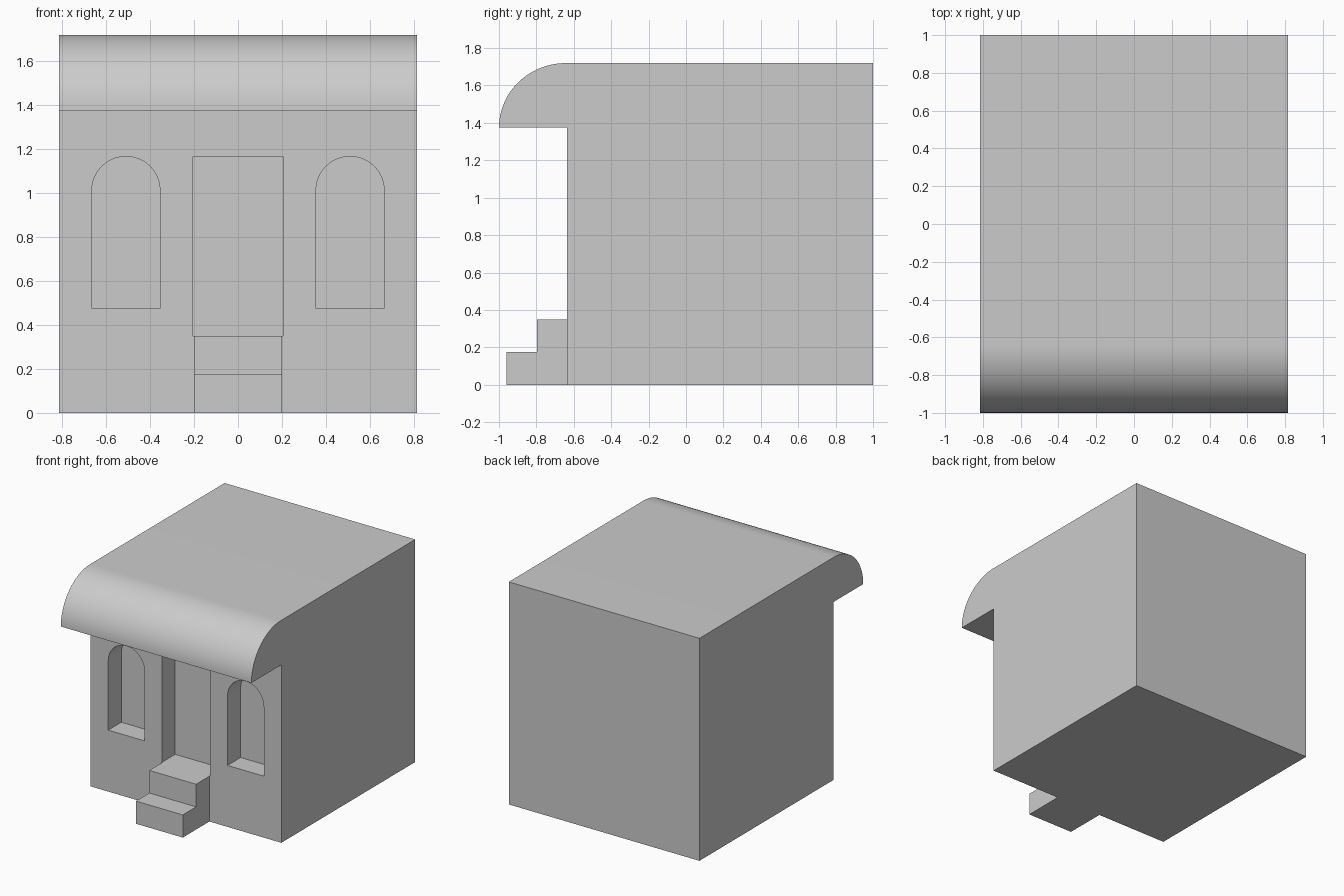
import bpy, bmesh, math

cube = bpy.data.objects.get("Cube")
if cube:
    bpy.data.objects.remove(cube, do_unlink=True)

plaster = bpy.data.materials.new("plain grey")
plaster.use_nodes = True
GREY = (0.6, 0.6, 0.6, 1)
plaster.diffuse_color = GREY
plaster.node_tree.nodes["Principled BSDF"].inputs["Base Color"].default_value = GREY

HALF_WIDTH, HEIGHT = 0.815, 1.72
WALL_Y, EAVE_Z = -0.635, 1.375
RECESS = 0.16
DOOR_SILL, OPENING_TOP = 0.35, 1.167


def prism(name, outline, to_3d, start, end):
    """Extrude a 2D outline between two depths."""
    bm = bmesh.new()
    face = bm.faces.new([bm.verts.new(to_3d(a, b, start)) for a, b in outline])
    ext = bmesh.ops.extrude_face_region(bm, geom=[face])
    new = [g for g in ext["geom"] if isinstance(g, bmesh.types.BMVert)]
    shift = to_3d(0, 0, end - start)
    bmesh.ops.translate(bm, verts=new, vec=shift)
    bmesh.ops.recalc_face_normals(bm, faces=bm.faces)
    mesh = bpy.data.meshes.new(name)
    bm.to_mesh(mesh)
    bm.free()
    mesh.materials.append(plaster)
    obj = bpy.data.objects.new(name, mesh)
    bpy.context.collection.objects.link(obj)
    return obj


def along_x(y, z, x):
    return (x, y, z)


def along_y(x, z, y):
    return (x, y, z)


def select_only(obj):
    bpy.ops.object.select_all(action="DESELECT")
    obj.select_set(True)
    bpy.context.view_layer.objects.active = obj


def arc(cx, cz, rx, rz, start, end, steps):
    angles = [math.radians(start + (end - start) * i / steps) for i in range(steps + 1)]
    return [(cx + rx * math.cos(a), cz + rz * math.sin(a)) for a in angles]


# House block with the rounded canopy over the front
canopy_y = WALL_Y - 0.005
canopy = arc(canopy_y, EAVE_Z, 1 + canopy_y, HEIGHT - EAVE_Z, 180, 90, 24)
side = [(1, 0), (WALL_Y, 0), (WALL_Y, EAVE_Z)] + canopy + [(1, HEIGHT)]
house = prism("house_body", side, along_x, -HALF_WIDTH, HALF_WIDTH)

# Recessed doorway and arched windows
door = [(-0.205, DOOR_SILL), (0.205, DOOR_SILL),
        (0.205, OPENING_TOP), (-0.205, OPENING_TOP)]
outlines = {"doorway": door}
radius, sill = 0.155, 0.475
for label, cx in (("right_window", -0.51), ("left_window", 0.51)):
    outlines[label] = [(cx - radius, sill), (cx + radius, sill)] + arc(
        cx, OPENING_TOP - radius, radius, radius, 0, 180, 24)

for label, outline in outlines.items():
    cutter = prism(label + "_cutter", outline, along_y, WALL_Y - 0.1, WALL_Y + RECESS)
    cutter.hide_render = True
    mod = house.modifiers.new(label, "BOOLEAN")
    mod.operation, mod.solver, mod.object = "DIFFERENCE", "EXACT", cutter
    select_only(house)
    bpy.ops.object.modifier_apply(modifier=mod.name)
    bpy.data.objects.remove(cutter, do_unlink=True)

select_only(house)
bpy.ops.object.shade_smooth_by_angle(angle=math.radians(30))

# Two front steps leading to the doorway
mid = DOOR_SILL / 2
steps = [(WALL_Y, 0), (-0.96, 0), (-0.96, mid), (-0.797, mid),
         (-0.797, DOOR_SILL), (WALL_Y, DOOR_SILL)]
prism("front_steps", steps, along_x, -0.2, 0.2)
